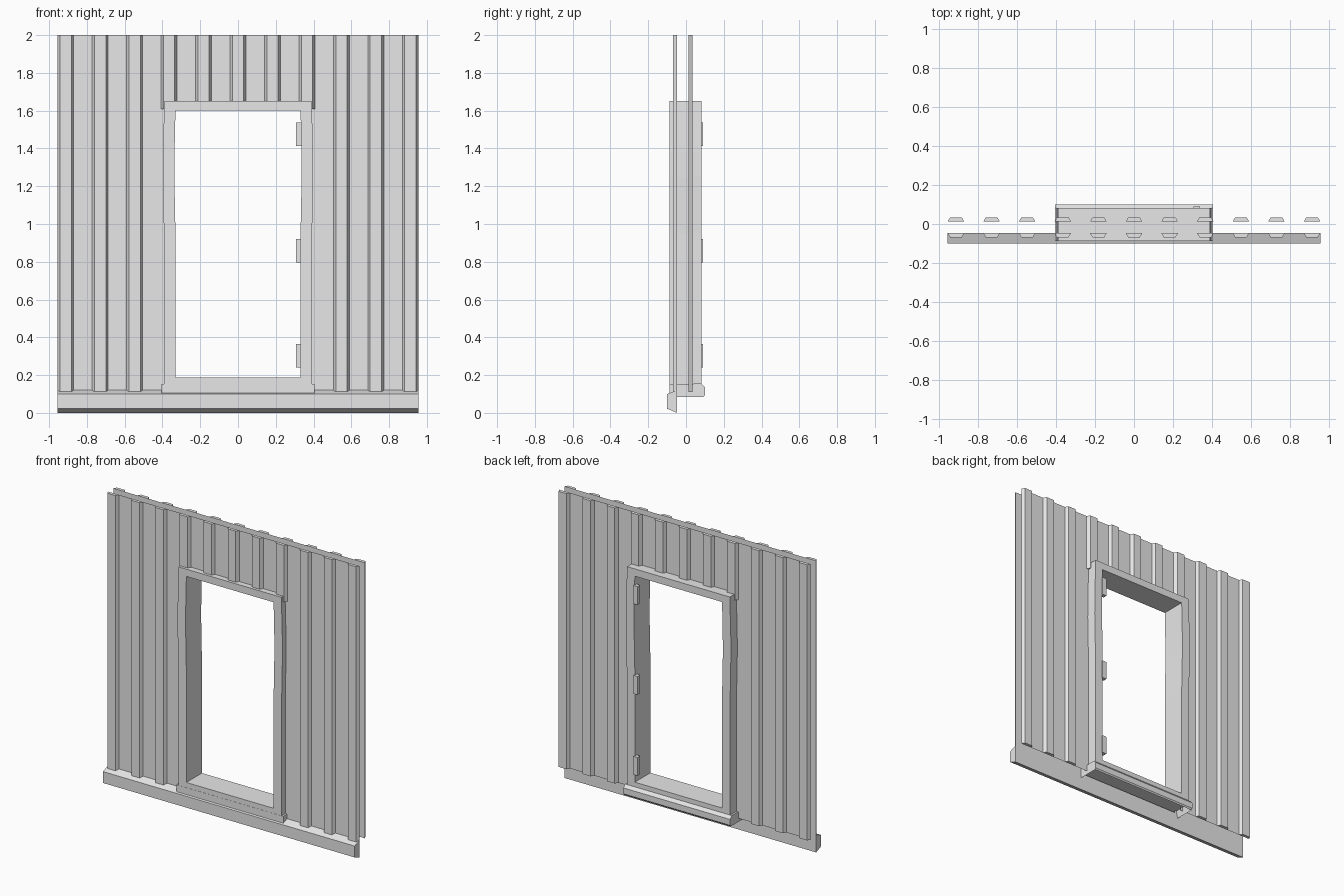
import bpy
import bmesh

cube = bpy.data.objects.get("Cube")
if cube:
    bpy.data.objects.remove(cube, do_unlink=True)

# One plain grey for everything
grey = bpy.data.materials.new("plain_grey")
grey.use_nodes = True
grey.diffuse_color = (0.8, 0.8, 0.8, 1)
grey.node_tree.nodes["Principled BSDF"].inputs["Base Color"].default_value = (0.8, 0.8, 0.8, 1)


def finish(name, bm, recalc=True):
    if recalc:
        bmesh.ops.recalc_face_normals(bm, faces=bm.faces[:])
    mesh = bpy.data.meshes.new(name)
    bm.to_mesh(mesh)
    bm.free()
    mesh.materials.append(grey)
    obj = bpy.data.objects.new(name, mesh)
    bpy.context.collection.objects.link(obj)
    return obj


def face(bm, pts):
    return bm.faces.new([bm.verts.new(p) for p in pts])


def prism_x(bm, profile, x0, x1):
    """Extrude a (y, z) profile along x."""
    a = [bm.verts.new((x0, y, z)) for y, z in profile]
    b = [bm.verts.new((x1, y, z)) for y, z in profile]
    bm.faces.new(a)
    bm.faces.new(b[::-1])
    n = len(a)
    return [bm.faces.new((a[i], b[i], b[(i + 1) % n], a[(i + 1) % n])) for i in range(n)]


HALF, BOTTOM, TOP, LINTEL = 0.955, 0.11, 2.0, 1.61
PITCH, FOOT, CREST = 0.1825, 0.0425, 0.03


def ribbed_sheet(name, y, out):
    """Thin cladding sheet with capped trapezoid ribs, facing the sign of out."""
    bm = bmesh.new()
    rects = [(-HALF, -0.38, BOTTOM), (0.38, HALF, BOTTOM), (-0.38, 0.38, LINTEL)]
    for x0, x1, z0 in rects:
        pts = [(x0, y, z0), (x1, y, z0), (x1, y, TOP), (x0, y, TOP)]
        face(bm, pts if out < 0 else pts[::-1])
    for i in range(-5, 6):
        c = i * PITCH
        z0 = LINTEL if abs(i) <= 2 else BOTTOM
        outline = [(c - FOOT, y), (c - CREST, y + out), (c + CREST, y + out), (c + FOOT, y)]
        low = [bm.verts.new((px, py, z0)) for px, py in outline]
        high = [bm.verts.new((px, py, TOP)) for px, py in outline]
        faces = [bm.faces.new((low[k], low[k + 1], high[k + 1], high[k])) for k in range(3)]
        faces += [bm.faces.new(low[::-1]), bm.faces.new(high)]
        if out > 0:
            bmesh.ops.reverse_faces(bm, faces=faces)
    finish(name, bm, recalc=False)


ribbed_sheet("front_cladding", -0.047, -0.021)
ribbed_sheet("back_cladding", 0.012, 0.022)

# Baseboard along the front
bm = bmesh.new()
prism_x(bm, [(-0.047, 0.0), (-0.1, 0.022), (-0.1, 0.1), (-0.047, 0.12)], -HALF, HALF)
finish("baseboard", bm)

# Door frame: slightly bowed ring, (outer x, outer z, inner x, inner z)
half = [(0.392, 0.15, 0.331, 0.187), (0.392, 0.95, 0.331, 0.95),
        (0.398, 1.25, 0.337, 1.25), (0.397, 1.38, 0.336, 1.38),
        (0.39, 1.65, 0.331, 1.6)]
ring = half + [(-a, b, -c, d) for a, b, c, d in reversed(half)]
bm = bmesh.new()
loops = []
for ox, oz, ix, iz in ring:
    loops.append([bm.verts.new(p) for p in
                  ((ox, -0.087, oz), (ox, 0.082, oz), (ix, 0.082, iz), (ix, -0.087, iz))])
for a, b in zip(loops, loops[1:] + loops[:1]):
    for k in range(4):
        m = (k + 1) % 4
        bm.faces.new((a[k], a[m], b[m], b[k]))
finish("door_frame", bm)

# Threshold: wide sill with a sloped back lip, hollow underneath
bm = bmesh.new()
sides = prism_x(bm, [(-0.088, 0.085), (0.093, 0.085), (0.1, 0.095), (0.1, 0.135),
                     (0.082, 0.155), (-0.088, 0.152)], -0.405, 0.405)
bmesh.ops.recalc_face_normals(bm, faces=bm.faces[:])
bmesh.ops.inset_region(bm, faces=[sides[0]], thickness=0.015)
for v in sides[0].verts:
    v.co.z += 0.05
finish("threshold", bm)

# Hinges on the left jamb
for label, z in (("lower", 0.303), ("middle", 0.858), ("upper", 1.475)):
    bm = bmesh.new()
    prism_x(bm, [(0.06, z - 0.063), (0.089, z - 0.063), (0.089, z + 0.063), (0.06, z + 0.063)],
            0.306, 0.338)
    finish(label + "_hinge", bm)
